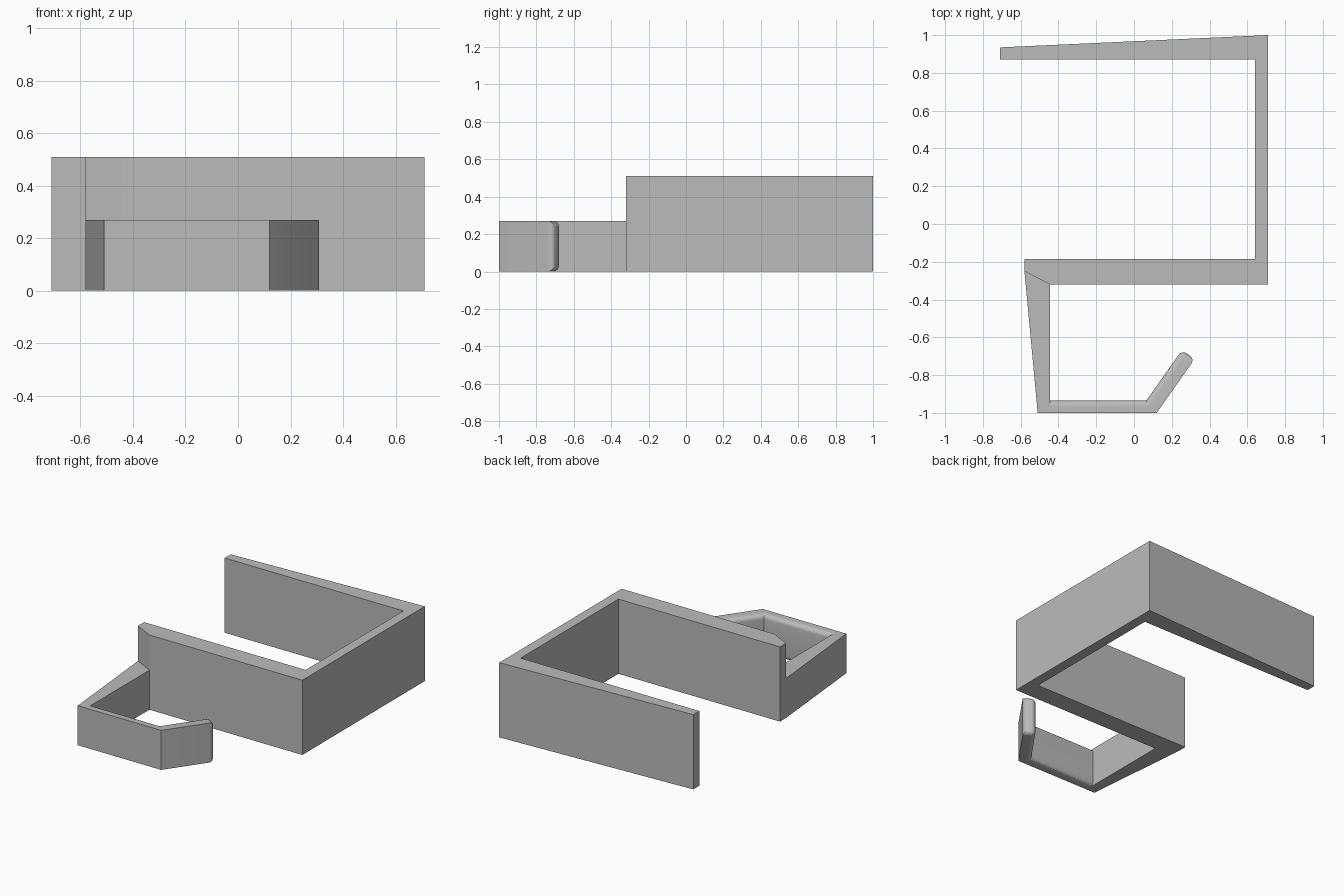
import bpy
import bmesh

cube = bpy.data.objects.get("Cube")
if cube:
    bpy.data.objects.remove(cube, do_unlink=True)

# Single plain grey material
grey = bpy.data.materials.new("plain grey")
grey.use_nodes = True
colour = (0.5, 0.5, 0.5, 1)
grey.diffuse_color = colour
grey.node_tree.nodes["Principled BSDF"].inputs["Base Color"].default_value = colour


def prism(name, outline, height, round_edge=None, radius=0.03):
    """Extrude a plan outline upward and round the edges chosen by a rule."""
    bm = bmesh.new()
    base = bm.faces.new([bm.verts.new((x, y, 0)) for x, y in outline])
    top = bmesh.ops.extrude_face_region(bm, geom=[base])["geom"]
    verts = [v for v in top if isinstance(v, bmesh.types.BMVert)]
    bmesh.ops.translate(bm, verts=verts, vec=(0, 0, height))
    bmesh.ops.recalc_face_normals(bm, faces=bm.faces)
    if round_edge:
        edges = [e for e in bm.edges if round_edge(e)]
        bmesh.ops.bevel(bm, geom=edges, offset=radius, segments=6,
                        profile=0.5, affect='EDGES', clamp_overlap=True)
    mesh = bpy.data.meshes.new(name)
    bm.to_mesh(mesh)
    bm.free()
    mesh.materials.append(grey)
    obj = bpy.data.objects.new(name, mesh)
    bpy.context.collection.objects.link(obj)
    if round_edge:
        bpy.context.view_layer.objects.active = obj
        obj.select_set(True)
        bpy.ops.object.shade_smooth_by_angle()
        obj.select_set(False)
    return obj


# Tall clip: tapered back wall, side wall and front wall with angled end
prism("tall_clip", [(-0.71, 0.87), (-0.71, 0.935), (0.71, 1), (0.71, -0.32),
                    (-0.445, -0.32), (-0.58, -0.25), (-0.58, -0.185),
                    (0.64, -0.185), (0.64, 0.87)], 0.51)

# Low tapered arm joining the hook to the clip
low = 0.27
prism("hook_arm", [(-0.58, -0.25), (-0.51, -1), (-0.445, -1), (-0.445, -0.32)], low)

# Hook lip: front bar and angled tip, rounded on the inside and at the end
outer_tip, inner_tip = (0.321, -0.715), (0.254, -0.668)
inner_path = [inner_tip, (0.065, -0.935), (-0.445, -0.935)]


def on_points(vert, points):
    return any(abs(vert.co.x - x) + abs(vert.co.y - y) < 0.001 for x, y in points)


def lip_edge(edge):
    at_tip = all(on_points(v, [outer_tip, inner_tip]) for v in edge.verts)
    level = abs(edge.verts[0].co.z - edge.verts[1].co.z) < 0.001
    inside = level and all(on_points(v, inner_path) for v in edge.verts)
    return at_tip or inside


prism("hook_lip", [(-0.445, -1), (0.12, -1), outer_tip] + inner_path, low, lip_edge)
